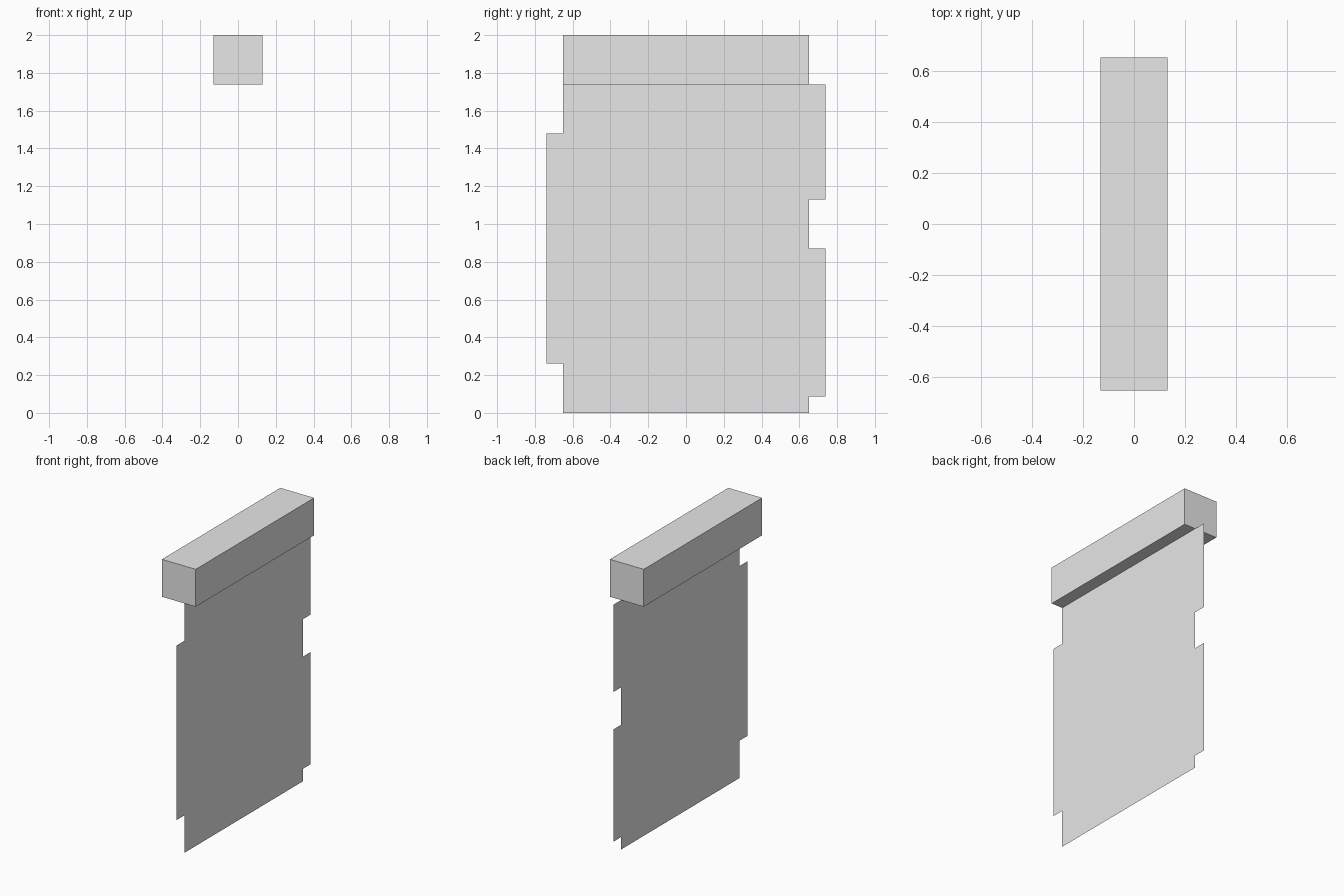
import bpy
import bmesh

cube = bpy.data.objects.get("Cube")
if cube:
    bpy.data.objects.remove(cube, do_unlink=True)

U = 2 / 23  # one modelling unit; the whole banner is 23 units tall

grey = bpy.data.materials.new("plain_grey")
grey.use_nodes = True
grey.diffuse_color = (0.8, 0.8, 0.8, 1)
grey.node_tree.nodes["Principled BSDF"].inputs["Base Color"].default_value = (0.8, 0.8, 0.8, 1)


def add_object(name, bm):
    mesh = bpy.data.meshes.new(name)
    bm.to_mesh(mesh)
    bm.free()
    mesh.materials.append(grey)
    obj = bpy.data.objects.new(name, mesh)
    bpy.context.collection.objects.link(obj)
    return obj


# Top rail: a square bar running front to back
bm = bmesh.new()
bmesh.ops.create_cube(bm, size=1)
for v in bm.verts:
    v.co.x *= 3 * U
    v.co.y *= 15 * U
    v.co.z = (v.co.z * 3 + 21.5) * U
add_object("top_rail", bm)

# Hanging sheet: a paper-thin outline with stepped side tabs (y, z in units)
outline = [
    (-7.5, 0), (7.5, 0), (7.5, 1), (8.5, 1), (8.5, 10), (7.5, 10),
    (7.5, 13), (8.5, 13), (8.5, 20), (-7.5, 20),
    (-7.5, 17), (-8.5, 17), (-8.5, 3), (-7.5, 3),
]
bm = bmesh.new()
bm.faces.new([bm.verts.new((0.5 * U, y * U, z * U)) for y, z in outline])
add_object("hanging_sheet", bm)
